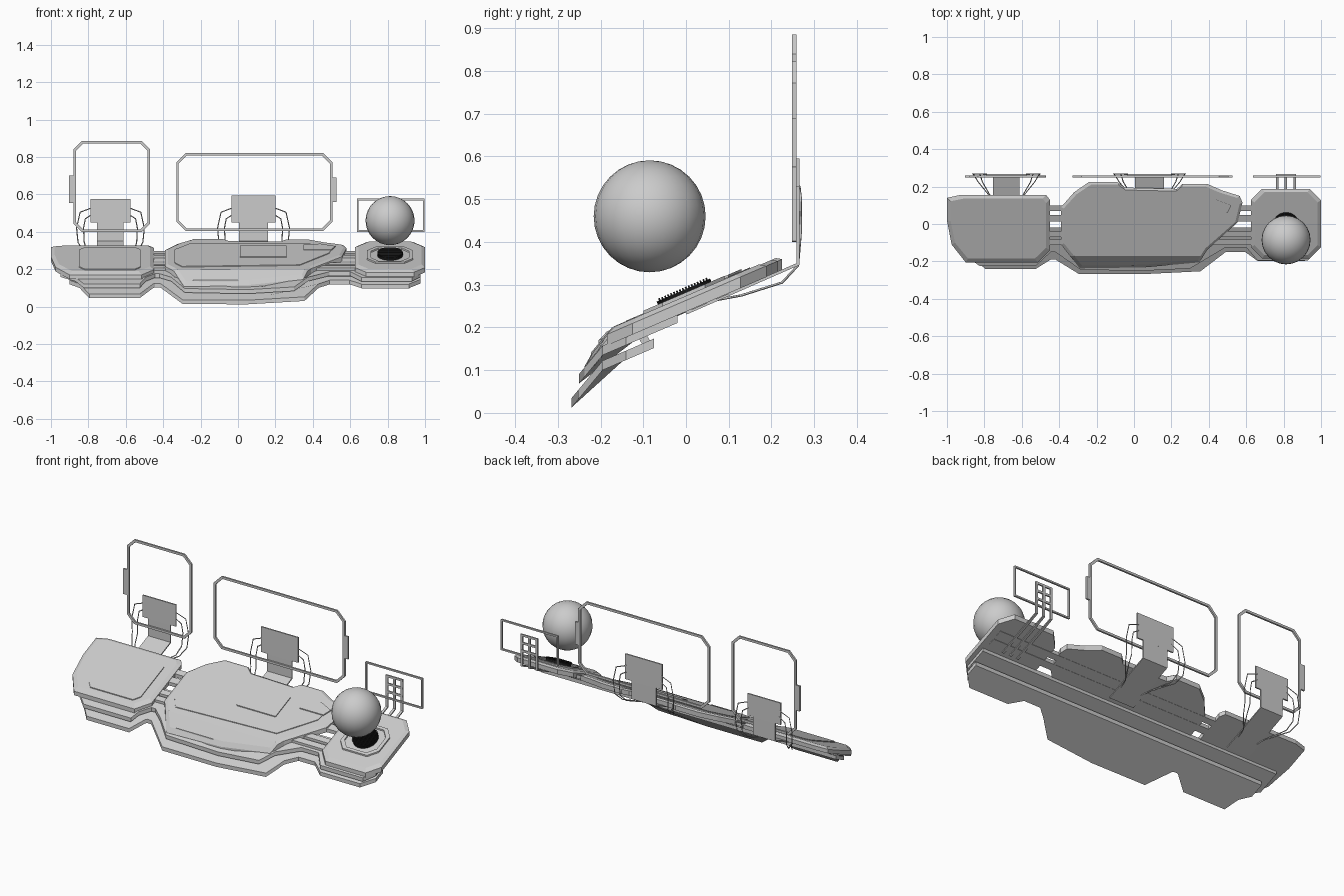
import bpy, bmesh, math
from mathutils import Matrix

if "Cube" in bpy.data.objects:
    bpy.data.objects.remove(bpy.data.objects["Cube"])

SLOPE, DROP = 0.43, 1.2      # desk tilt, and steeper tilt of the front lip
TILT = math.atan(SLOPE)


def material(name, rgb):
    m = bpy.data.materials.new(name)
    m.diffuse_color = (*rgb, 1)
    m.use_nodes = True
    m.node_tree.nodes["Principled BSDF"].inputs["Base Color"].default_value = m.diffuse_color
    return m


GREY = material("light grey", (0.6, 0.6, 0.6))
BLACK = material("black", (0.01, 0.01, 0.01))


def finish(name, bm, mat=GREY):
    bmesh.ops.recalc_face_normals(bm, faces=bm.faces)
    me = bpy.data.meshes.new(name)
    bm.to_mesh(me)
    bm.free()
    ob = bpy.data.objects.new(name, me)
    bpy.context.collection.objects.link(ob)
    me.materials.append(mat)
    return ob


def add_box(bm, centre, size):
    m = Matrix.Translation(centre) @ Matrix.Diagonal((*size, 1))
    bmesh.ops.create_cube(bm, size=1, matrix=m)


def plate(name, outline, top, thick, knee=None, chamfer=0.0):
    """Slab with a plan outline, laid on the tilted desk; it folds down in front of the knee."""
    xs, ys = zip(*outline)
    cx, cy = (min(xs) + max(xs)) / 2, (min(ys) + max(ys)) / 2
    kx = 1 - 2 * chamfer / (max(xs) - min(xs))
    ky = 1 - 2 * chamfer / (max(ys) - min(ys))
    bm = bmesh.new()
    levels = [(top - thick, 1, 1), (top - chamfer * 0.6, 1, 1)]
    if chamfer:
        levels.append((top, kx, ky))
    rings = [[bm.verts.new((cx + (x - cx) * a, cy + (y - cy) * b, z)) for x, y in outline]
             for z, a, b in levels]
    bm.faces.new(rings[0])
    bm.faces.new(rings[-1])
    n = len(outline)
    for lo, hi in zip(rings, rings[1:]):
        for i in range(n):
            j = (i + 1) % n
            bm.faces.new((lo[i], lo[j], hi[j], hi[i]))
    if knee is not None:
        bmesh.ops.bisect_plane(bm, geom=bm.verts[:] + bm.edges[:] + bm.faces[:],
                               plane_co=(0, knee, 0), plane_no=(0, 1, 0))
    for v in bm.verts:
        y = v.co.y
        v.co.z += SLOPE * y
        if knee is not None and y < knee:
            v.co.z -= (DROP - SLOPE) * (knee - y)
    return finish(name, bm)


def octagon(x0, x1, y0, y1, c):
    return [(x0 + c, y0), (x1 - c, y0), (x1, y0 + c), (x1, y1 - c),
            (x1 - c, y1), (x0 + c, y1), (x0, y1 - c), (x0, y0 + c)]


def ring(name, outer, inner, place, depth):
    """Closed frame between two matching outlines; place maps (a, b, d) to a point."""
    bm = bmesh.new()
    loops = [[bm.verts.new(place(a, b, d)) for a, b in pts]
             for pts, d in ((outer, 0), (outer, depth), (inner, depth), (inner, 0))]
    n = len(outer)
    for k in range(4):
        p, q = loops[k], loops[(k + 1) % 4]
        for i in range(n):
            j = (i + 1) % n
            bm.faces.new((p[i], p[j], q[j], q[i]))
    return finish(name, bm)


def ribbon(name, path, x0, x1, thick=0.008):
    """Folded strip following a (y, z) path."""
    bm = bmesh.new()
    rows = [[bm.verts.new((x, y, z)) for x in (x0, x1)] for y, z in path]
    for a, b in zip(rows, rows[1:]):
        bm.faces.new((a[0], a[1], b[1], b[0]))
    ob = finish(name, bm)
    mod = ob.modifiers.new("thickness", 'SOLIDIFY')
    mod.thickness, mod.offset = thick, 0
    return ob


def cable(name, pts, r=0.003):
    cu = bpy.data.curves.new(name, 'CURVE')
    cu.dimensions = '3D'
    cu.bevel_depth, cu.bevel_resolution = r, 0
    sp = cu.splines.new('POLY')
    sp.points.add(len(pts) - 1)
    for p, co in zip(sp.points, pts):
        p.co = (*co, 1)
    cu.materials.append(GREY)
    ob = bpy.data.objects.new(name, cu)
    bpy.context.collection.objects.link(ob)


# Three desk pads
plate("left_pad", [(-.93, .155), (-.47, .155), (-.45, .13), (-.45, -.14), (-.515, -.205),
                   (-.9, -.205), (-.975, -.11), (-1, .02), (-1, .14)], .27, .035, None, .02)
plate("centre_pad", [(-.39, .09), (-.32, .17), (-.24, .225), (-.09, .225), (-.05, .195),
                     (.23, .188), (.26, .215), (.39, .215), (.47, .18), (.565, .15),
                     (.58, .115), (.555, .01), (.39, -.14), (.35, -.205), (.055, -.232),
                     (-.29, -.237), (-.39, -.11)], .272, .036, -.17, .015)
plate("right_pad", octagon(.625, 1.0, -.185, .188, .06), .274, .037, None, .018)

# Thin raised panels on the pads
plate("left_panel", octagon(-.85, -.52, -.17, .1, .03), .275, .006)
plate("centre_panel", [(-.34, .07), (-.25, .15), (.42, .14), (.5, .1), (.49, .03),
                       (.33, -.12), (-.3, -.14), (-.34, -.09)], .276, .006)
plate("centre_screen", octagon(.01, .26, -.03, .11, .004), .281, .006)
plate("side_screen", [(.35, .06), (.35, .12), (.44, .13), (.52, .10), (.50, .06)], .281, .006)
plate("front_tray", [(-.24, -.222), (-.20, -.172), (-.04, -.172), (.0, -.222)], .277, .008, -.17)
outer, inner = octagon(.69, .935, -.1, .09, .045), octagon(.71, .915, -.085, .075, .04)
ring("speaker_surround", outer, inner, lambda a, b, d: (a, b, .27 + SLOPE * b + d), .012)

# Two layered skirts folding down at the front
plate("upper_skirt", [(-.95, -.02), (-.95, -.14), (-.825, -.224), (-.525, -.224), (-.445, -.15),
                      (-.42, -.15), (-.285, -.245), (.05, -.25), (.3, -.238), (.49, -.125),
                      (.6, -.125), (.66, -.195), (.93, -.195), (.975, -.14), (.975, -.02)],
      .241, .022, -.195)
plate("lower_skirt", [(-.9, -.075), (-.9, -.15), (-.795, -.24), (-.525, -.24), (-.445, -.19),
                      (-.42, -.19), (-.295, -.267), (.05, -.268), (.355, -.253), (.49, -.15),
                      (.595, -.15), (.66, -.197), (.915, -.197), (.975, -.14), (.975, -.075)],
      .206, .022, -.195)
ribbon("skirt_back_flange", [(-.085, .15), (-.105, .185)], -.9, .97, .02)

# Long rails joining the pads
for y, w in ((.085, .03), (.03, .035), (-.055, .028), (-.098, .028)):
    plate("rail", [(-.92, y - w / 2), (.96, y - w / 2), (.96, y + w / 2), (-.92, y + w / 2)],
          .255, .02)


# Open screen frames standing behind the desk
def screen(name, x0, x1, z0, z1, c, w):
    ring(name, octagon(x0, x1, z0, z1, c),
         octagon(x0 + w, x1 - w, z0 + w, z1 - w, c * .88),
         lambda a, b, d: (a, .248 + d, b), .01)


screen("left_screen_frame", -.88, -.47, .40, .885, .045, .013)
screen("centre_screen_frame", -.33, .505, .405, .822, .05, .013)
screen("right_screen_frame", .635, .998, .40, .577, .002, .009)
for name, x, z0, z1 in (("left_screen_tab", -.892, .555, .70),
                        ("centre_screen_tab", .514, .56, .69)):
    bm = bmesh.new()
    add_box(bm, (x, .253, (z0 + z1) / 2), (.024, .01, z1 - z0))
    finish(name, bm)

# Folded screen supports with paired cables on both sides
for side, cx, wide, neck, zt in (("left", -.682, .212, .142, .575),
                                 ("centre", .083, .235, .157, .595)):
    ribbon(side + "_support_neck", [(0, .234), (.262, .348), (.262, .47)],
           cx - neck / 2, cx + neck / 2)
    ribbon(side + "_support_plate", [(.262, .45), (.262, zt)], cx - wide / 2, cx + wide / 2)
    for s in (-1, 1):
        for dz, dx in ((0, .075), (-.035, .038)):
            h = wide / 2
            pts = [(h - .01, .265, .53 + dz), (h + dx * .75, .268, .505 + dz),
                   (h + dx, .268, .42), (h + dx * .9, .262, .345),
                   (h + dx * .6, .225, .305), (h * .7, .13, .275), (h * .5, .06, .262)]
            cable(side + "_cable", [(cx + s * x, y, z) for x, y, z in pts])

# Pronged bracket for the small screen
for x in (.765, .812, .86):
    ribbon("right_bracket_prong", [(.0, .234), (.262, .348), (.262, .53)], x - .007, x + .007)
for z in (.435, .48, .525):
    ribbon("right_bracket_bar", [(.262, z - .006), (.262, z + .006)], .758, .867)

# Ridged speaker disc lying on the right pad
bm = bmesh.new()
place = Matrix.Translation((.813, -.003, .28)) @ Matrix.Rotation(TILT, 4, 'X')
bmesh.ops.create_cone(bm, cap_ends=True, segments=48, radius1=.068, radius2=.068, depth=.016)
for i in range(-8, 9):
    y = i * .0075
    add_box(bm, (0, y, .009), (2 * math.sqrt(.068 ** 2 - y * y), .004, .008))
bmesh.ops.transform(bm, matrix=place, verts=bm.verts)
finish("speaker_disc", bm, BLACK)

# Floating globe
bm = bmesh.new()
bmesh.ops.create_uvsphere(bm, u_segments=24, v_segments=16, radius=.131,
                          matrix=Matrix.Translation((.813, -.085, .46)))
for f in bm.faces:
    f.smooth = True
finish("globe", bm)
